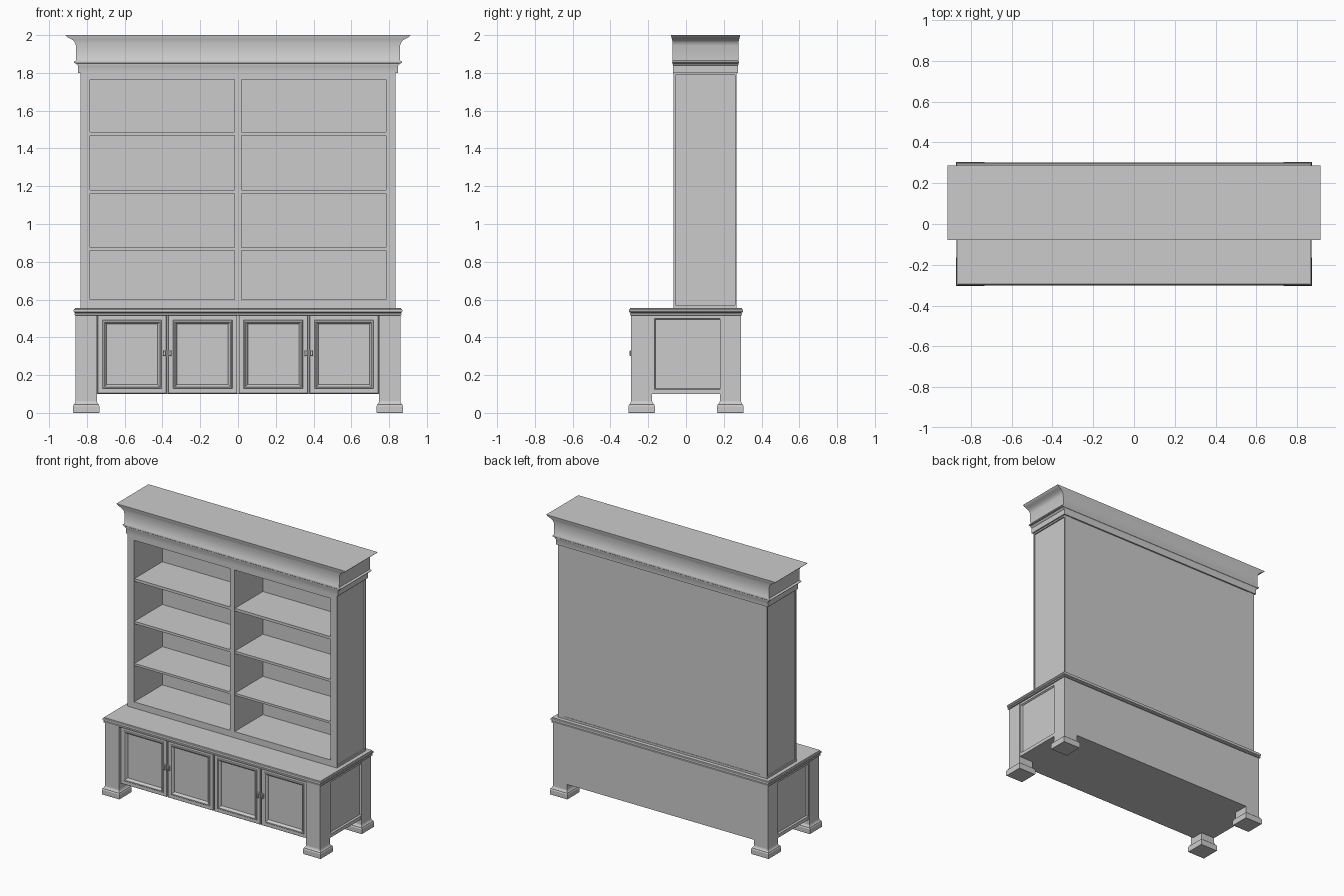
import bpy, bmesh
from mathutils import Vector


def finish(name, bm, smooth=False):
    bmesh.ops.recalc_face_normals(bm, faces=bm.faces)
    me = bpy.data.meshes.new(name)
    bm.to_mesh(me)
    bm.free()
    ob = bpy.data.objects.new(name, me)
    bpy.context.collection.objects.link(ob)
    if smooth:
        bpy.ops.object.select_all(action='DESELECT')
        ob.select_set(True)
        bpy.context.view_layer.objects.active = ob
        bpy.ops.object.shade_smooth_by_angle(angle=0.6)
    return ob


def loft(name, axis, rings, smooth=False):
    """Stack rectangles (depth, a0, a1, b0, b1) along an axis and cap both ends."""
    bm = bmesh.new()
    loops = []
    for d, a0, a1, b0, b1 in rings:
        loop = []
        for a, b in ((a0, b0), (a1, b0), (a1, b1), (a0, b1)):
            p = {'x': (d, a, b), 'y': (a, d, b), 'z': (a, b, d)}[axis]
            loop.append(bm.verts.new(Vector(p)))
        loops.append(loop)
    for l, m in zip(loops, loops[1:]):
        for i in range(4):
            j = (i + 1) % 4
            bm.faces.new((l[i], l[j], m[j], m[i]))
    bm.faces.new(loops[0])
    bm.faces.new(loops[-1])
    return finish(name, bm, smooth)


def box(name, x0, x1, y0, y1, z0, z1):
    return loft(name, 'z', [(z0, x0, x1, y0, y1), (z1, x0, x1, y0, y1)])


def panel_rings(a0, a1, b0, b1, steps):
    """Rings inset from a rectangle: steps of (depth, inset)."""
    return [(d, a0 + i, a1 - i, b0 + i, b1 - i) for d, i in steps]


# Lower cabinet carcass and back
box("base_carcass", -0.835, 0.835, -0.262, 0.28, 0.10, 0.525)
box("base_back", -0.858, 0.858, 0.27, 0.29, 0.10, 0.525)

# Square legs with moulded feet, and recessed side panels
foot = [(0, .068), (.004, .070), (.035, .070), (.040, .067), (.044, .067),
        (.050, .0605), (.058, .057), (.062, .056), (.525, .056)]
for sx, side in ((-1, "left"), (1, "right")):
    for cy, end in ((-0.235, "front"), (0.235, "back")):
        cx = sx * 0.803
        loft(f"{end}_{side}_leg", 'z',
             [(z, cx - h, cx + h, cy - h, cy + h) for z, h in foot])
    loft(f"base_{side}_side", 'x', [
        (sx * 0.80, -0.19, 0.288, 0.10, 0.525),
        (sx * 0.858, -0.19, 0.288, 0.10, 0.525),
        (sx * 0.858, -0.167, 0.265, 0.125, 0.50),
        (sx * 0.850, -0.162, 0.260, 0.130, 0.495),
        (sx * 0.846, -0.162, 0.260, 0.130, 0.495)])

# Four framed doors with recessed panels and pulls beside each pair's seam
for i in range(4):
    x0 = -0.748 + i * 0.374
    loft(f"door_{i + 1}", 'y', panel_rings(x0 + .004, x0 + .370, .102, .518, [
        (-.258, 0), (-.272, 0), (-.274, .002), (-.274, .026), (-.279, .030),
        (-.279, .036), (-.272, .043), (-.262, .048)]))
    px = (-0.389, -0.361, 0.361, 0.389)[i]
    loft(f"pull_{i + 1}", 'y',
         panel_rings(px - .011, px + .011, .299, .334, [
             (-.273, 0), (-.281, 0), (-.282, .003), (-.282, .006), (-.287, .007),
             (-.290, .003), (-.295, .003), (-.298, .006)]))

# Counter slab with stepped edge
edge = [(.515, .858, .290), (.518, .866, .297), (.526, .866, .297),
        (.529, .861, .293), (.533, .868, .300), (.540, .871, .302),
        (.548, .869, .300), (.551, .864, .296), (.555, .863, .295)]
loft("counter", 'z', [(z, -x, x, -y, y) for z, x, y in edge], True)

# Upper bookcase: recessed sides, back, stiles and rails
YF, YB = -0.065, 0.268
for sx, side in ((-1, "left"), (1, "right")):
    loft(f"upper_{side}_side", 'x', [
        (sx * 0.783, YF, YB, 0.55, 1.805),
        (sx * 0.835, YF, YB, 0.55, 1.805),
        (sx * 0.835, YF + .009, YB - .009, 0.57, 1.79),
        (sx * 0.826, YF + .009, YB - .009, 0.57, 1.79)])
box("upper_back", -0.79, 0.79, 0.256, YB - .003, 0.55, 1.805)
box("upper_back_rail", -0.79, 0.79, 0.256, YB, 0.55, 0.57)
box("centre_divider", -0.019, 0.019, YF, 0.26, 0.59, 1.77)
box("bookcase_floor", -0.79, 0.79, YF, 0.26, 0.55, 0.60)
box("bookcase_ceiling", -0.79, 0.79, YF, 0.26, 1.765, 1.805)

# Shelves in both bays
for z0, z1 in ((.860, .876), (1.162, 1.180), (1.468, 1.488)):
    for x0, x1, bay in ((-.785, -.017, "left"), (.017, .785, "right")):
        box(f"{bay}_shelf", x0, x1, YF + .003, 0.26, z0, z1)

# Crown: frieze, bead and flaring cove
crown = [(1.80, .846, .172), (1.838, .846, .172), (1.842, .853, .1735),
         (1.850, .857, .174), (1.852, .866, .176), (1.857, .870, .1765),
         (1.862, .866, .176), (1.865, .857, .174), (1.945, .858, .174),
         (1.960, .863, .175), (1.970, .871, .176), (1.978, .882, .178),
         (1.985, .896, .180), (1.990, .905, .181), (1.995, .910, .182),
         (2.0, .915, .183)]
CY = 0.1035
loft("crown", 'z', [(z, -x, x, CY - y, CY + y) for z, x, y in crown], True)
